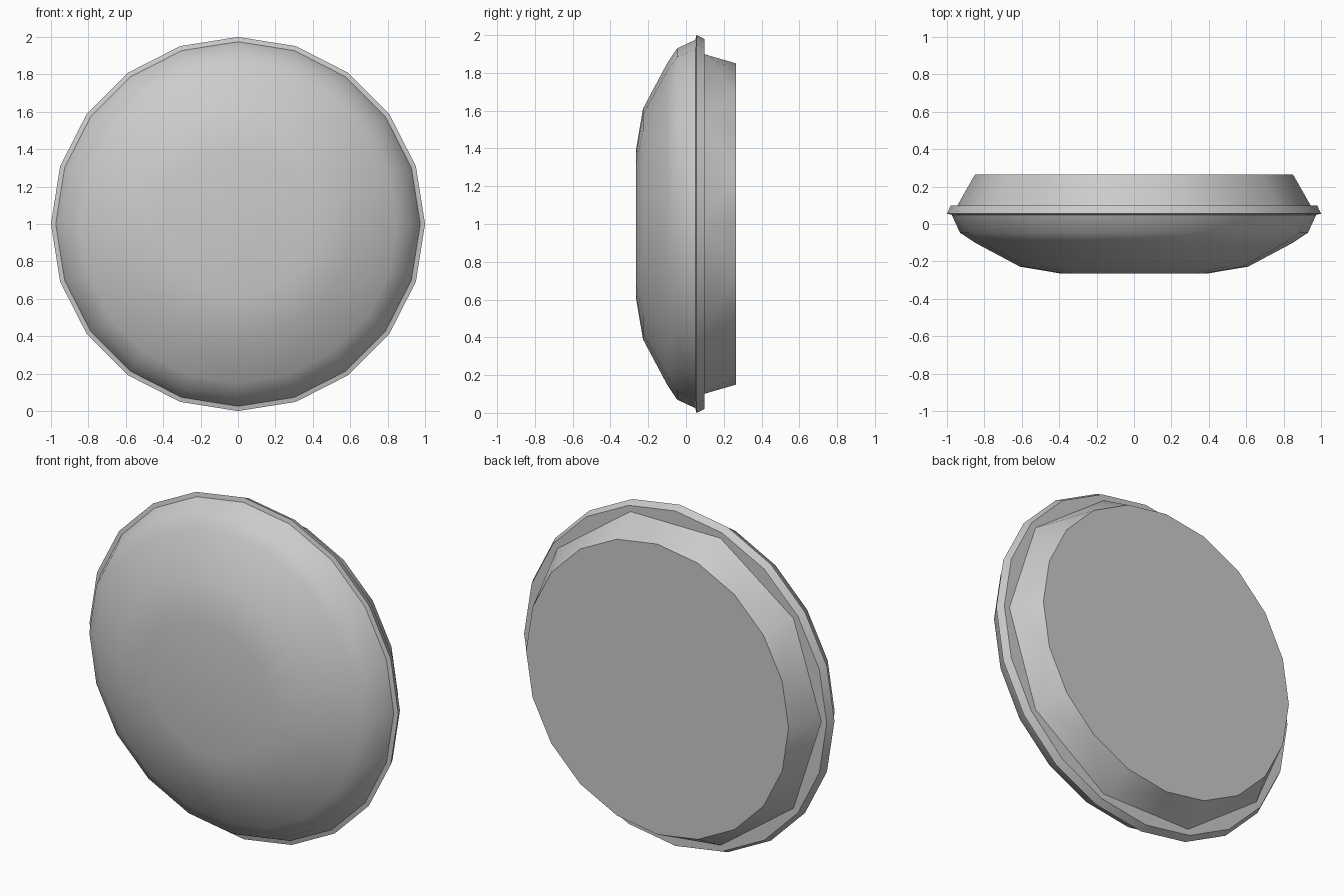
import bpy, bmesh, math

if "Cube" in bpy.data.objects:
    bpy.data.objects.remove(bpy.data.objects["Cube"])

SIDES = 20


def ring(bm, r, y, n=SIDES):
    """Ring of points around the y axis, starting at +x."""
    return [bm.verts.new((r * math.cos(2 * math.pi * k / n), y,
                          1 + r * math.sin(2 * math.pi * k / n))) for k in range(n)]


def finish(name, bm, angle):
    me = bpy.data.meshes.new(name)
    bm.to_mesh(me)
    bm.free()
    ob = bpy.data.objects.new(name, me)
    bpy.context.collection.objects.link(ob)
    bpy.ops.object.select_all(action='DESELECT')
    ob.select_set(True)
    bpy.context.view_layer.objects.active = ob
    bpy.ops.object.shade_smooth_by_angle(angle=math.radians(angle))
    return ob


def lathe(name, profile, cap_front=False, angle=30):
    """Profile of (radius, y) points, front to back."""
    bm = bmesh.new()
    rings = [ring(bm, r, y) for r, y in profile]
    for a, b in zip(rings, rings[1:]):
        for k in range(SIDES):
            j = (k + 1) % SIDES
            bm.faces.new((a[k], b[k], b[j], a[j]))
    if cap_front:
        bm.faces.new(rings[0])
    return finish(name, bm, angle)


# Domed front lens
lathe("front_dome", [(0.39, -0.265), (0.61, -0.228), (0.85, -0.10),
                     (0.93, -0.047), (0.975, 0.05)], cap_front=True, angle=40)

# Thin rim with a flat back ledge
lathe("rim", [(0.97, 0.048), (1.0, 0.055), (0.98, 0.098), (0.85, 0.098)])

# Rear housing: ten-sided at the rim, twenty-sided at the back plate
bm = bmesh.new()
a = ring(bm, 0.945, 0.098, SIDES // 2)
b = ring(bm, 0.85, 0.265)
for k in range(SIDES // 2):
    a0, a1 = a[k], a[(k + 1) % 10]
    b0, bm_, b1 = b[2 * k], b[2 * k + 1], b[(2 * k + 2) % SIDES]
    bm.faces.new((a0, b0, bm_))
    bm.faces.new((a0, bm_, a1))
    bm.faces.new((a1, bm_, b1))
bm.faces.new(list(reversed(b)))
bmesh.ops.recalc_face_normals(bm, faces=bm.faces)
# Make sure the back plate faces +y
bm.faces.ensure_lookup_table()
if bm.faces[-1].normal.y < 0:
    bmesh.ops.reverse_faces(bm, faces=bm.faces)
finish("rear_housing", bm, 40)
